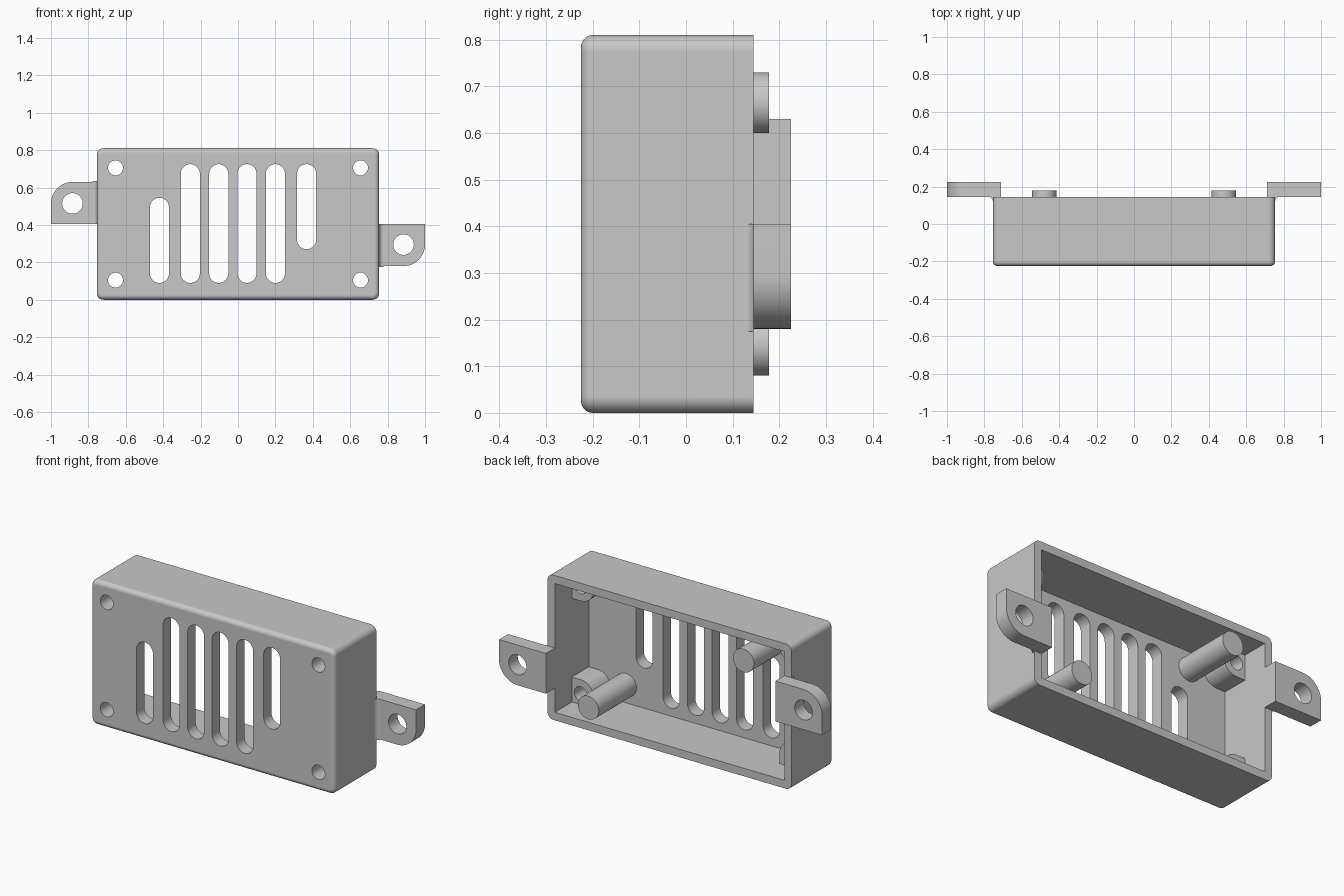
import bpy, bmesh, math

if "Cube" in bpy.data.objects:
    bpy.data.objects.remove(bpy.data.objects["Cube"], do_unlink=True)

GREY = bpy.data.materials.new("plain grey")
GREY.use_nodes = True
GREY.diffuse_color = (0.58, 0.58, 0.58, 1)
GREY.node_tree.nodes["Principled BSDF"].inputs["Base Color"].default_value = (0.58, 0.58, 0.58, 1)

HEIGHT, HALF_W, WALL = 0.81, 0.755, 0.045
FRONT, FLOOR, RIM = -0.225, -0.155, 0.145


def outline(x0, x1, z0, z1, radii):
    """Rectangle with one radius per corner: low-left, low-right, up-right, up-left."""
    corners = [(x0, z0, 1, 1), (x1, z0, -1, 1), (x1, z1, -1, -1), (x0, z1, 1, -1)]
    points = []
    for i, ((x, z, sx, sz), r) in enumerate(zip(corners, radii)):
        steps = 10 if r else 0
        for k in range(steps + 1):
            a = math.pi + (i + k / max(steps, 1)) * math.pi / 2
            p = (x + r * (sx + math.cos(a)), z + r * (sz + math.sin(a))) if r else (x, z)
            if not points or math.dist(p, points[-1]) > 1e-5:
                points.append(p)
    if math.dist(points[0], points[-1]) < 1e-5:
        points.pop()
    return points


def pill(cx, z0, z1, r):
    return outline(cx - r, cx + r, z0, z1, [r] * 4)


def disc(cx, cz, r):
    return pill(cx, cz - r, cz + r, r)


def turned(points, side):
    """Half turn about the centre of the front for side -1."""
    return points if side > 0 else [(-x, HEIGHT - z) for x, z in points]


def prism(name, points, start, end, axis="y", round_start=0):
    """Extrude a flat outline along y (outline in xz) or z (outline in xy)."""
    place = (lambda p, d: (p[0], d, p[1])) if axis == "y" else (lambda p, d: (p[0], p[1], d))
    bm = bmesh.new()
    a = [bm.verts.new(place(p, start)) for p in points]
    b = [bm.verts.new(place(p, end)) for p in points]
    first = bm.faces.new(a)
    bm.faces.new(b[::-1])
    for i in range(len(a)):
        j = (i + 1) % len(a)
        bm.faces.new((a[j], a[i], b[i], b[j]))
    bmesh.ops.recalc_face_normals(bm, faces=bm.faces)
    if round_start:
        bmesh.ops.bevel(bm, geom=list(first.edges), offset=round_start, offset_type="OFFSET",
                        segments=6, profile=0.5, affect="EDGES")
    mesh = bpy.data.meshes.new(name)
    bm.to_mesh(mesh)
    bm.free()
    mesh.materials.append(GREY)
    obj = bpy.data.objects.new(name, mesh)
    bpy.context.collection.objects.link(obj)
    return obj


def activate(obj):
    bpy.ops.object.select_all(action="DESELECT")
    obj.select_set(True)
    bpy.context.view_layer.objects.active = obj


def cut(obj, points, start, end):
    cutter = prism("cutter", points, start, end)
    cutter.hide_render = True
    mod = obj.modifiers.new("cut", "BOOLEAN")
    mod.operation, mod.solver, mod.object = "DIFFERENCE", "EXACT", cutter
    activate(obj)
    bpy.ops.object.modifier_apply(modifier=mod.name)
    bpy.data.objects.remove(cutter, do_unlink=True)


def finish(obj):
    activate(obj)
    bpy.ops.object.shade_smooth_by_angle(angle=math.radians(30))
    mod = obj.modifiers.new("flat faces", "WEIGHTED_NORMAL")
    mod.keep_sharp = True


# Open-backed housing with rounded front edges
housing = prism("housing", outline(-HALF_W, HALF_W, 0, HEIGHT, [0.035] * 4),
                FRONT, RIM, round_start=0.025)
cut(housing, outline(WALL - HALF_W, HALF_W - WALL, WALL, HEIGHT - WALL, [0] * 4), FLOOR, 0.4)

# Vent slots
slots = [(-0.42, 0.09, 0.545), (0.367, 0.27, 0.725)]
slots += [(x, 0.09, 0.725) for x in (-0.255, -0.103, 0.048, 0.2)]
for x, low, high in slots:
    cut(housing, pill(x, low, high, 0.051), -0.4, 0)

# Corner screw bosses with through holes
for side in (1, -1):
    for level, low in (("lower", True), ("upper", False)):
        x, z = 0.655, 0.105 if low else HEIGHT - 0.105
        edge_x, r = HALF_W - WALL, 0.08
        if low:
            shape = outline(x - r, edge_x, WALL, z + r, [0, 0, 0, r])
        else:
            shape = outline(x - r, edge_x, z - r, HEIGHT - WALL, [r, 0, 0, 0])
        hole = disc(x, z, 0.04)
        if side < 0:
            shape = [(-px, pz) for px, pz in shape]
            hole = [(-px, pz) for px, pz in hole]
        boss = prism(f"{level}_{'left' if side > 0 else 'right'}_screw_boss", shape, FLOOR, -0.005)
        cut(boss, hole, -0.4, 0.1)
        cut(housing, hole, -0.4, -0.1)
        finish(boss)
finish(housing)

# Support pegs, mounting ears and the small fillets under the ears
for side, label in ((1, "left"), (-1, "right")):
    finish(prism(f"{label}_peg", turned(disc(0.48, 0.145, 0.065), side), FLOOR, 0.178))

    ear = prism(f"{label}_mounting_ear",
                turned(outline(HALF_W - WALL, 1, 0.18, 0.405, [0, 0.115, 0, 0]), side), RIM, 0.225)
    cut(ear, turned(disc(0.885, 0.295, 0.055), side), 0, 0.4)
    finish(ear)

    r = 0.022
    curve = [(HALF_W + r - r * math.cos(t * math.pi / 12), RIM - r + r * math.sin(t * math.pi / 12))
             for t in range(7)]
    fillet = [(side * x, y) for x, y in curve + [(HALF_W, RIM)]]
    low, high = (0.175, 0.405) if side > 0 else (HEIGHT - 0.405, HEIGHT - 0.175)
    finish(prism(f"{label}_ear_fillet", fillet, low, high, axis="z"))
